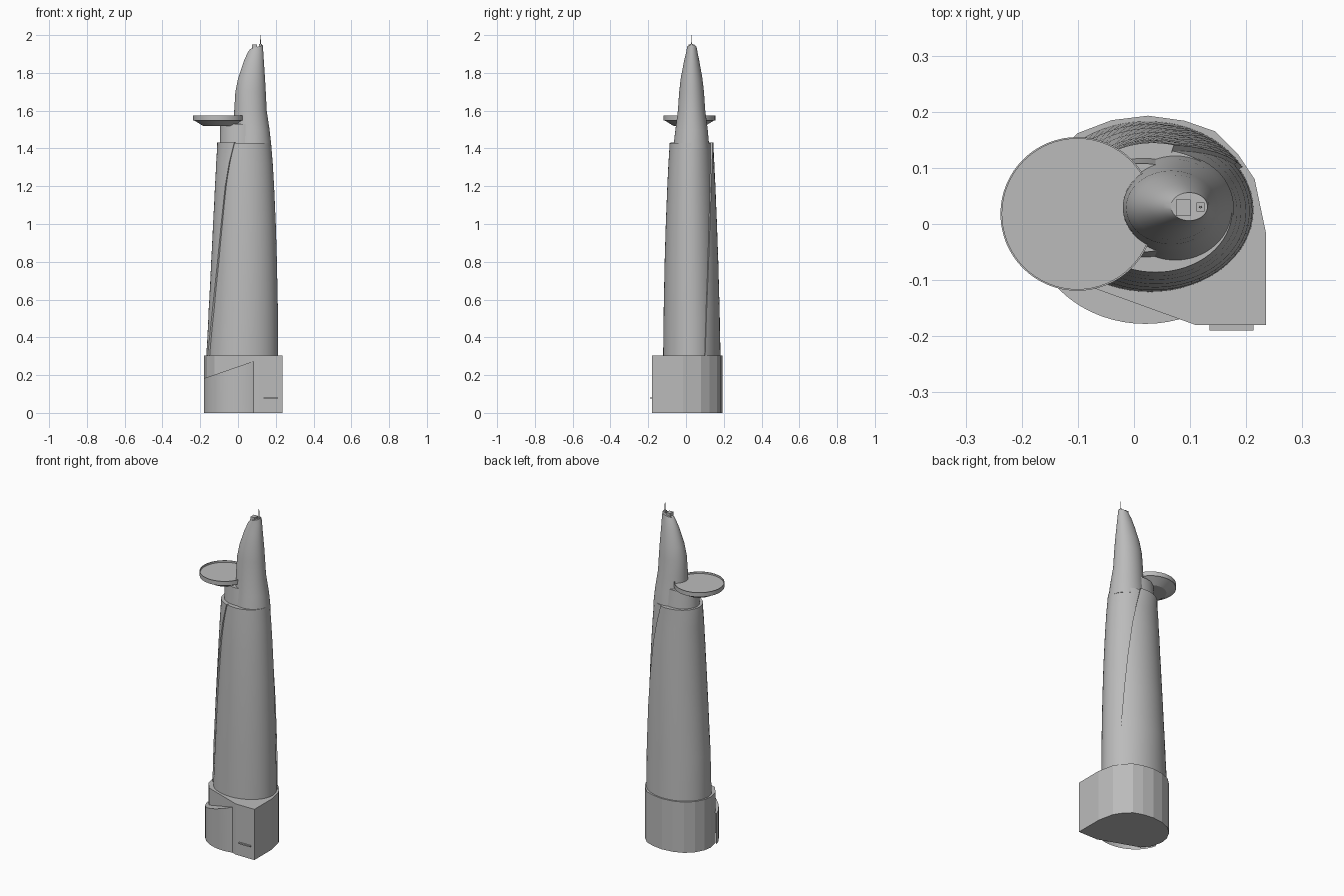
import bpy, bmesh, math
from mathutils import Vector

cube = bpy.data.objects.get("Cube")
if cube:
    bpy.data.objects.remove(cube, do_unlink=True)

grey = bpy.data.materials.new("concrete_grey")
grey.use_nodes = True
grey.diffuse_color = (0.5, 0.5, 0.5, 1)
grey.node_tree.nodes["Principled BSDF"].inputs["Base Color"].default_value = (0.5, 0.5, 0.5, 1)


def finish(name, bm, smooth=None):
    bmesh.ops.recalc_face_normals(bm, faces=bm.faces)
    mesh = bpy.data.meshes.new(name)
    bm.to_mesh(mesh)
    bm.free()
    mesh.materials.append(grey)
    obj = bpy.data.objects.new(name, mesh)
    bpy.context.scene.collection.objects.link(obj)
    if smooth:
        bpy.ops.object.select_all(action="DESELECT")
        obj.select_set(True)
        bpy.context.view_layer.objects.active = obj
        bpy.ops.object.shade_smooth_by_angle(angle=math.radians(smooth))
    return obj


def loft(name, rings, smooth=None, bottom=True):
    """Skin closed rings of equal length and cap the ends."""
    bm = bmesh.new()
    rows = [[bm.verts.new(p) for p in ring] for ring in rings]
    n = len(rows[0])
    for lo, hi in zip(rows, rows[1:]):
        for i in range(n):
            j = (i + 1) % n
            bm.faces.new((lo[i], lo[j], hi[j], hi[i]))
    bm.faces.new(rows[-1])
    if bottom:
        bm.faces.new(rows[0][::-1])
    return finish(name, bm, smooth)


def oval(x0, x1, y0, y1, angle, scale=1):
    """Point on the oval that fits the given limits."""
    return ((x0 + x1) / 2 + scale * (x1 - x0) / 2 * math.cos(angle),
            (y0 + y1) / 2 + scale * (y1 - y0) / 2 * math.sin(angle))


def oval_ring(z, limits, n=64, slope=0):
    ring = []
    for i in range(n):
        x, y = oval(*limits, math.tau * i / n)
        ring.append((x, y, z + slope * (x - (limits[0] + limits[1]) / 2)))
    return ring


def box(name, lo, hi):
    bm = bmesh.new()
    bmesh.ops.create_cube(bm, size=1)
    lo, hi = Vector(lo), Vector(hi)
    for v in bm.verts:
        v.co = (lo + hi) / 2 + v.co * (hi - lo)
    return finish(name, bm)


# Faceted podium with a square front corner
outline = [(0.235, -0.18), (0.235, -0.015), (0.215, 0.08), (0.185, 0.125),
           (0.145, 0.165), (0.09, 0.184), (0.025, 0.193), (-0.04, 0.185),
           (-0.1, 0.162), (-0.145, 0.12), (-0.172, 0.07), (-0.18, 0.02),
           (-0.165, -0.045), (-0.125, -0.095), (0.11, -0.18)]
loft("podium", [[(x, y, z) for x, y in outline] for z in (0, 0.305)])

# Low front wing with a sloping roof
wing = (-0.183, 0.223, -0.178, 0.178)
loft("front_wing", [oval_ring(0, wing), oval_ring(0.252, wing, slope=0.345)], 30, bottom=False)
bm_cut = bpy.data.objects["front_wing"].data
cut = bmesh.new()
cut.from_mesh(bm_cut)
# Trim the part of the wing that lies behind the podium front
bmesh.ops.bisect_plane(cut, geom=cut.verts[:] + cut.edges[:] + cut.faces[:],
                       plane_co=(-0.125, -0.05, 0), plane_no=(0.34, 0.94, 0), clear_outer=True)
bmesh.ops.bisect_plane(cut, geom=cut.verts[:] + cut.edges[:] + cut.faces[:],
                       plane_co=(0.09, 0, 0), plane_no=(1, 0, 0), clear_outer=True)
cut.to_mesh(bm_cut)
cut.free()

# Entrance canopy
box("entrance_canopy", (0.135, -0.19, 0.075), (0.213, -0.175, 0.082))

# Tower: height, x limits, y limits, seam angles at the back and the front
levels = [(0.300, -0.168, 0.213, -0.121, 0.183, 28, 196),
          (0.550, -0.155, 0.211, -0.118, 0.178, 33, 207),
          (0.800, -0.142, 0.206, -0.113, 0.171, 40, 216),
          (1.000, -0.132, 0.200, -0.107, 0.164, 47, 222),
          (1.200, -0.122, 0.191, -0.099, 0.156, 56, 229),
          (1.320, -0.116, 0.184, -0.093, 0.150, 65, 237),
          (1.430, -0.110, 0.175, -0.086, 0.145, 75, 248)]
loft("tower_core", [oval_ring(z, (x0 + 0.012, x1, y0, y1 - 0.012))
                    for z, x0, x1, y0, y1, back, front in levels], 35)

# Outer shell wrapped around the back and the right side
shell = []
for z, x0, x1, y0, y1, back, front in levels:
    limits = (x0, x1 + 0.003, y0 - 0.004, y1)
    sweep = [math.radians(back + (front - back) * i / 40) for i in range(41)]
    ring = [(*oval(*limits, a), z + 0.002) for a in sweep]
    ring += [(*oval(*limits, a, 0.88), z + 0.002) for a in reversed(sweep)]
    shell.append(ring)
loft("wrapped_shell", shell, 35)

# Tapering spire, flat on top with a slight tilt
spire = [(1.40, -0.03, 0.178, -0.068, 0.124), (1.50, -0.02, 0.167, -0.056, 0.115),
         (1.60, -0.02, 0.152, -0.043, 0.102), (1.70, -0.014, 0.147, -0.036, 0.095),
         (1.77, 0.0, 0.143, -0.028, 0.087), (1.86, 0.03, 0.137, -0.011, 0.071),
         (1.91, 0.052, 0.134, 0.001, 0.061)]
rings = [oval_ring(z, lim) for z, *lim in spire]
rings.append(oval_ring(1.937, (0.066, 0.131, 0.006, 0.056), slope=0.3))
loft("spire", rings, 35)

# Neck that carries the landing deck
loft("deck_neck", [oval_ring(1.42, (-0.096, 0.13, -0.06, 0.118)),
                   oval_ring(1.53, (-0.094, 0.12, -0.05, 0.108))], 35)

# Round landing deck with a tapered underside and a thin rim
deck = [(0.085, 1.52), (0.132, 1.549), (0.137, 1.549), (0.137, 1.575),
        (0.134, 1.575), (0.134, 1.564)]
loft("landing_deck", [oval_ring(z, (-0.101 - r, -0.101 + r, 0.018 - r, 0.018 + r))
                      for r, z in deck], 25)

# Roof equipment and mast
box("roof_unit", (0.075, 0.014, 1.925), (0.101, 0.044, 1.95))
box("mast_foot", (0.111, 0.022, 1.93), (0.126, 0.038, 1.953))
loft("mast", [oval_ring(z, (0.1185 - r, 0.1185 + r, 0.03 - r, 0.03 + r), 8)
              for r, z in ((0.0025, 1.945), (0.0015, 2.0))], 50)
